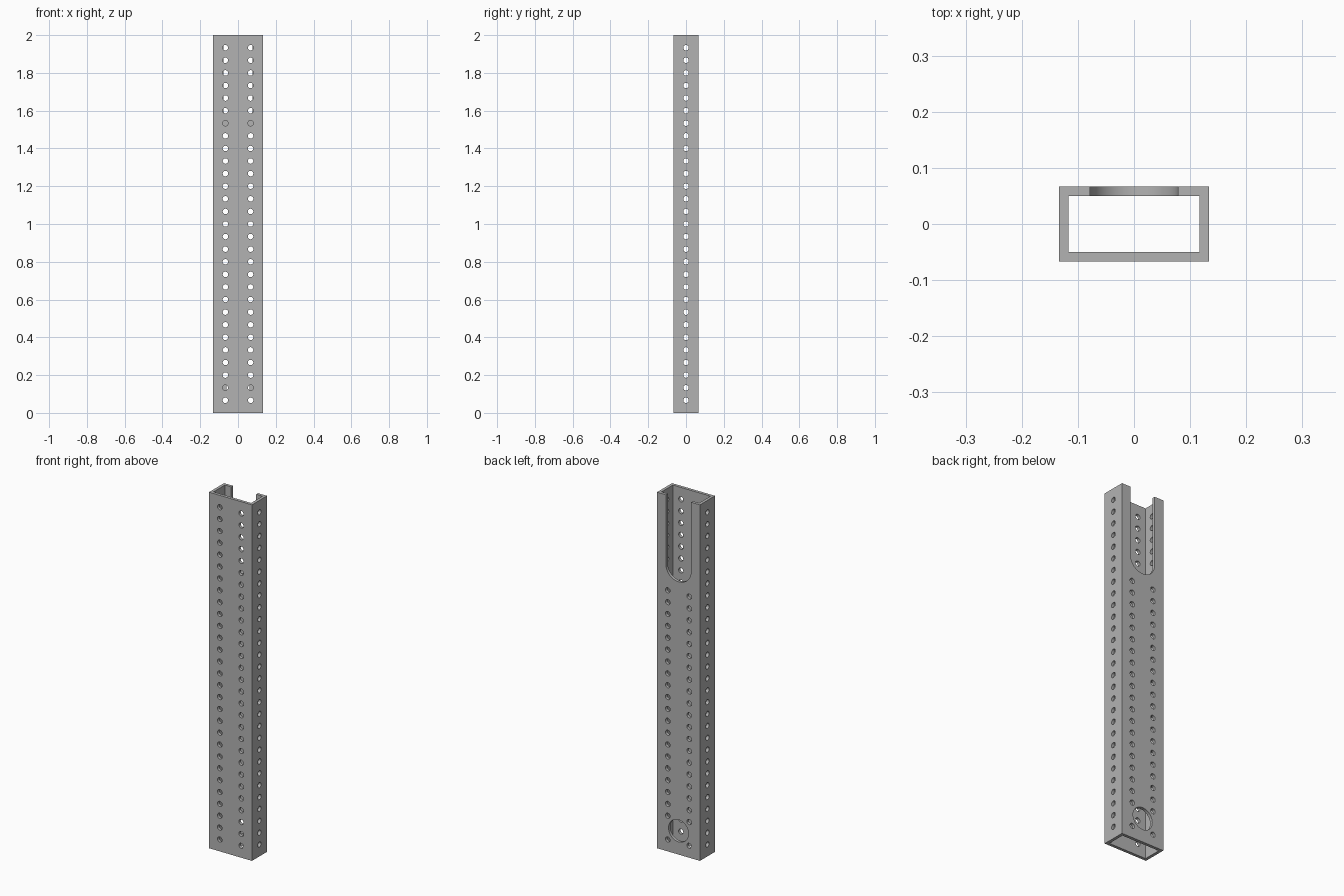
import bpy
import bmesh
import math
from mathutils import Matrix, Vector

if "Cube" in bpy.data.objects:
    bpy.data.objects.remove(bpy.data.objects["Cube"], do_unlink=True)

HEIGHT, HALF_X, HALF_Y, WALL = 2.0, 0.1333, 0.0667, 0.0165
PITCH, HOLE_R = HEIGHT / 30, 0.0145
SLOT_R, SLOT_Z = 0.078, 1.61
PORT_R, PORT_Z = 0.062, 2 * PITCH

steel = bpy.data.materials.new("grey_steel")
steel.use_nodes = True
colour = (0.45, 0.45, 0.45, 1)
steel.diffuse_color = colour
steel.node_tree.nodes["Principled BSDF"].inputs["Base Color"].default_value = colour


def make_object(name, bm):
    bmesh.ops.recalc_face_normals(bm, faces=bm.faces)
    mesh = bpy.data.meshes.new(name)
    bm.to_mesh(mesh)
    bm.free()
    obj = bpy.data.objects.new(name, mesh)
    bpy.context.collection.objects.link(obj)
    mesh.materials.append(steel)
    return obj


def extrude_outline(bm, points, direction):
    face = bm.faces.new([bm.verts.new(p) for p in points])
    out = bmesh.ops.extrude_face_region(bm, geom=[face], use_keep_orig=True)
    moved = [v for v in out["geom"] if isinstance(v, bmesh.types.BMVert)]
    bmesh.ops.translate(bm, verts=moved, vec=direction)


def drill(bm, centre, axis, radius, segments=24):
    turn = Matrix.Rotation(math.pi / 2, 4, "Y" if axis == "X" else "X")
    bmesh.ops.create_cone(bm, cap_ends=True, segments=segments, radius1=radius,
                          radius2=radius, depth=4 * WALL,
                          matrix=Matrix.Translation(centre) @ turn)


# Rectangular tube: ring of four corners, extruded upwards
bm = bmesh.new()
corners = [(-1, -1), (1, -1), (1, 1), (-1, 1)]
outer = [bm.verts.new((sx * HALF_X, sy * HALF_Y, 0)) for sx, sy in corners]
inner = [bm.verts.new((sx * (HALF_X - WALL), sy * (HALF_Y - WALL), 0)) for sx, sy in corners]
ring = []
for i in range(4):
    j = (i + 1) % 4
    ring.append(bm.faces.new((outer[i], outer[j], inner[j], inner[i])))
out = bmesh.ops.extrude_face_region(bm, geom=ring, use_keep_orig=True)
bmesh.ops.translate(bm, verts=[v for v in out["geom"] if isinstance(v, bmesh.types.BMVert)],
                    vec=(0, 0, HEIGHT))
tube = make_object("perforated_tube", bm)

# Cutter: rows of holes in every wall, skipping the back slot and port
bm = bmesh.new()
wall_x, wall_y = HALF_X - WALL / 2, HALF_Y - WALL / 2
for k in range(1, 30):
    z = k * PITCH
    for side in (-1, 1):
        drill(bm, (side * wall_x, 0, z), "X", HOLE_R)
        drill(bm, (side * HALF_X / 2, -wall_y, z), "Y", HOLE_R)
        if k <= 22 and k != 2:
            drill(bm, (side * HALF_X / 2, wall_y, z), "Y", HOLE_R)

# Cutter: round port near the foot and round-bottomed slot at the top of the back
drill(bm, (0, wall_y, PORT_Z), "Y", PORT_R, 48)
start = wall_y - 2 * WALL
slot = [(SLOT_R, start, HEIGHT + 0.1), (-SLOT_R, start, HEIGHT + 0.1)]
for i in range(25):
    a = math.pi + math.pi * i / 24
    slot.append((SLOT_R * math.cos(a), start, SLOT_Z + SLOT_R * math.sin(a)))
extrude_outline(bm, slot, Vector((0, 4 * WALL, 0)))
cutter = make_object("hole_cutter", bm)
cutter.hide_render = True

# Cut the openings, then remove the cutter
cut = tube.modifiers.new("openings", "BOOLEAN")
cut.operation = "DIFFERENCE"
cut.solver = "EXACT"
cut.object = cutter
bpy.ops.object.select_all(action="DESELECT")
tube.select_set(True)
bpy.context.view_layer.objects.active = tube
bpy.ops.object.modifier_apply(modifier=cut.name)
bpy.data.objects.remove(cutter, do_unlink=True)
bpy.ops.object.shade_smooth_by_angle(angle=math.radians(30))
